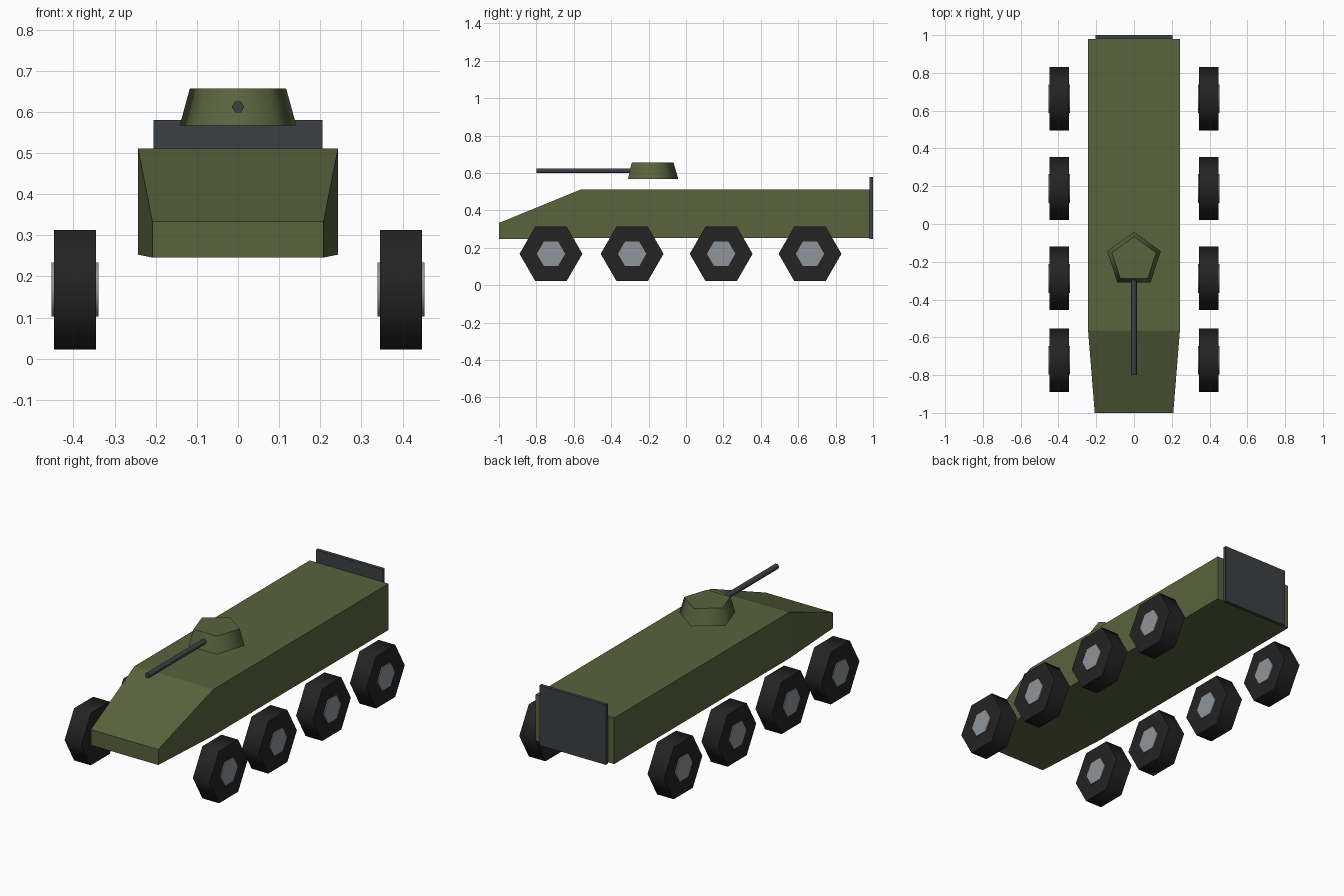
import bpy, bmesh
from math import radians, pi
from mathutils import Matrix, Vector

cube = bpy.data.objects.get("Cube")
if cube:
    bpy.data.objects.remove(cube, do_unlink=True)


def material(name, rgb):
    m = bpy.data.materials.new(name)
    m.use_nodes = True
    m.diffuse_color = (*rgb, 1)
    bsdf = m.node_tree.nodes["Principled BSDF"]
    bsdf.inputs["Base Color"].default_value = (*rgb, 1)
    bsdf.inputs["Roughness"].default_value = 0.8
    return m


olive = material("olive_paint", (0.1, 0.125, 0.048))
steel = material("dark_steel", (0.045, 0.053, 0.06))
rubber = material("black_rubber", (0.017, 0.017, 0.017))
hub_grey = material("hub_grey", (0.27, 0.3, 0.325))


def finish(name, bm, mat, smooth_angle=None):
    bmesh.ops.recalc_face_normals(bm, faces=bm.faces)
    mesh = bpy.data.meshes.new(name)
    bm.to_mesh(mesh)
    bm.free()
    mesh.materials.append(mat)
    if smooth_angle:
        mesh.shade_smooth()
        mesh.set_sharp_from_angle(angle=radians(smooth_angle))
    obj = bpy.data.objects.new(name, mesh)
    bpy.context.collection.objects.link(obj)
    return obj


def prism(name, sides, r1, r2, depth, centre, rotation, mat, smooth_angle):
    bm = bmesh.new()
    bmesh.ops.create_cone(bm, cap_ends=True, segments=sides, radius1=r1, radius2=r2,
                          depth=depth, matrix=Matrix.Translation(centre) @ rotation)
    return finish(name, bm, mat, smooth_angle)


# Hull: three cross-sections joined from nose to tail
bm = bmesh.new()
rings = []
for y, half, low, high in ((-1, 0.208, 0.246, 0.333),
                           (-0.565, 0.243, 0.253, 0.511),
                           (0.98, 0.243, 0.253, 0.511)):
    corners = ((-half, low), (half, low), (half, high), (-half, high))
    rings.append([bm.verts.new((x, y, z)) for x, z in corners])
for a, b in zip(rings, rings[1:]):
    for i in range(4):
        j = (i + 1) % 4
        bm.faces.new((a[i], a[j], b[j], b[i]))
bm.faces.new(rings[0])
bm.faces.new(rings[-1])
finish("hull", bm, olive)

# Rear plate
bm = bmesh.new()
bmesh.ops.create_cube(bm, size=1, matrix=Matrix.Translation((0, 0.99, 0.413))
                      @ Matrix.Diagonal((0.41, 0.02, 0.334, 1)))
finish("rear_plate", bm, steel)

# Turret: tapered pentagon with one corner to the left, raised above the roof
prism("turret", 5, 0.149, 0.123, 0.09, Vector((0, -0.19, 0.612)),
      Matrix.Identity(4), olive, 74)

# Gun barrel, hexagonal with a corner on top
prism("gun_barrel", 6, 0.015, 0.015, 0.52, Vector((0, -0.54, 0.612)),
      Matrix.Rotation(pi / 2, 4, "X") @ Matrix.Rotation(pi / 2, 4, "Z"), steel, 80)

# Four hexagonal wheels a side, each with a hub showing on both faces
axle = Matrix.Rotation(pi / 2, 4, "Y")
for side, sign in (("left", 1), ("right", -1)):
    for n, y in enumerate((-0.722, -0.288, 0.188, 0.663), 1):
        centre = Vector((sign * 0.396, y, 0.168))
        prism(f"{side}_tyre_{n}", 6, 0.168, 0.168, 0.103, centre, axle, rubber, 80)
        prism(f"{side}_hub_{n}", 6, 0.076, 0.076, 0.114, centre, axle, hub_grey, 80)
